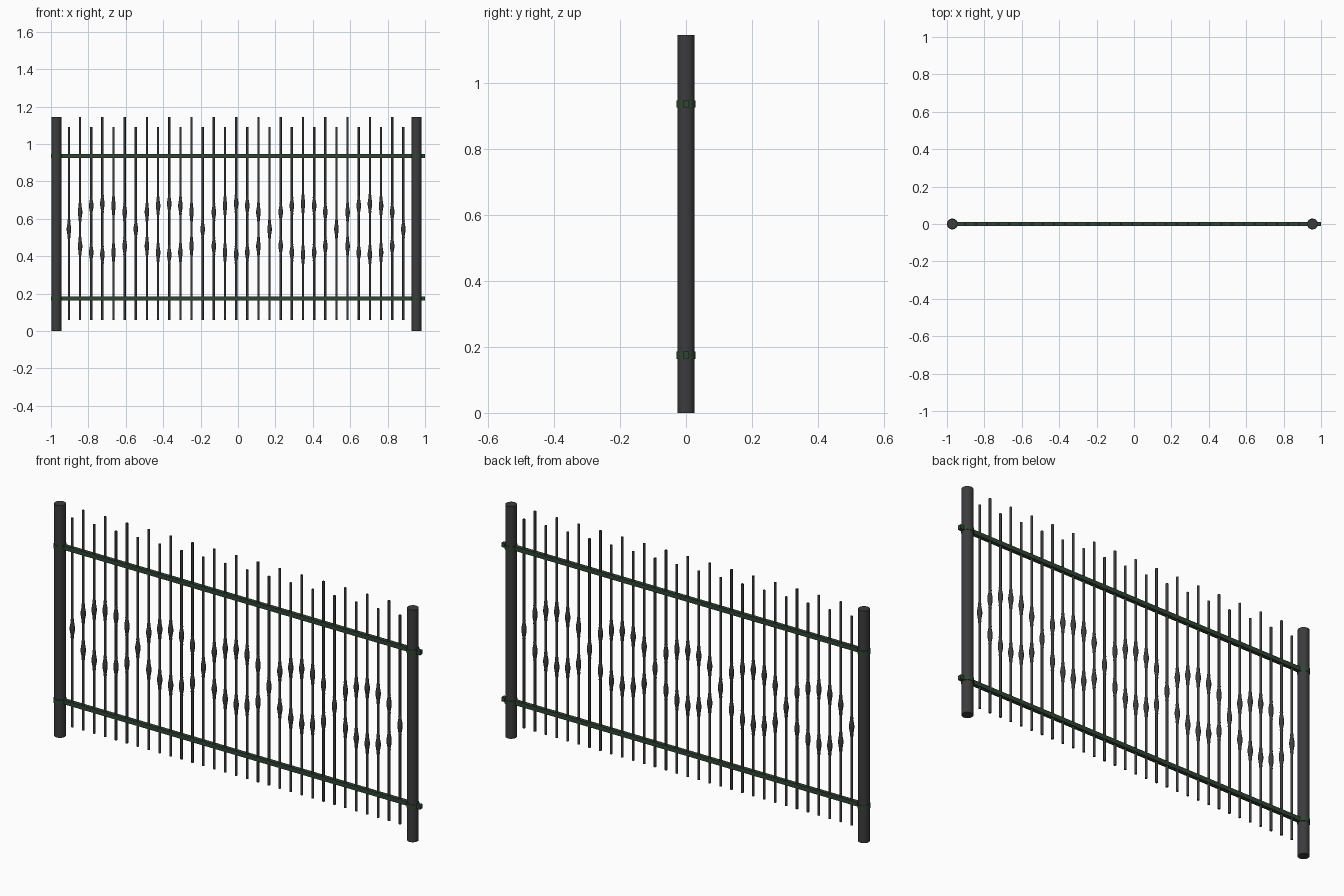
import bpy, math

if "Cube" in bpy.data.objects:
    bpy.data.objects.remove(bpy.data.objects["Cube"])


def material(name, rgb):
    m = bpy.data.materials.new(name)
    m.diffuse_color = (*rgb, 1)
    m.use_nodes = True
    m.node_tree.nodes["Principled BSDF"].inputs["Base Color"].default_value = m.diffuse_color
    return m


IRON = material("dark_iron", (0.045, 0.045, 0.048))
GREEN = material("dark_green", (0.03, 0.06, 0.033))


def finish(ob, name, mat):
    ob.name = name
    ob.data.materials.append(mat)
    bpy.ops.object.select_all(action='DESELECT')
    ob.select_set(True)
    bpy.context.view_layer.objects.active = ob
    bpy.ops.object.shade_smooth_by_angle(angle=math.radians(35))
    return ob


def lathe(name, x, z, profile, sides, mat):
    # profile is (radius, height) pairs, bottom to top
    verts = [(r * math.cos(2 * math.pi * i / sides), r * math.sin(2 * math.pi * i / sides), h)
             for r, h in profile for i in range(sides)]
    n = len(profile)
    faces = [(k * sides + i, k * sides + (i + 1) % sides,
              (k + 1) * sides + (i + 1) % sides, (k + 1) * sides + i)
             for k in range(n - 1) for i in range(sides)]
    faces += [tuple(reversed(range(sides))), tuple(range((n - 1) * sides, n * sides))]
    me = bpy.data.meshes.new(name)
    me.from_pydata(verts, [], faces)
    ob = bpy.data.objects.new(name, me)
    bpy.context.collection.objects.link(ob)
    ob.location = (x, 0, z)
    return finish(ob, name, mat)


def rod(name, x, r, z0, z1, sides, mat):
    return lathe(name, x, 0, [(r, z0), (r, z1)], sides, mat)


RAILS = (0.175, 0.936)
POSTS = (-0.971, 0.954)

# round end posts with a collar at each rail
for x in POSTS:
    rod("post", x, 0.0265, 0, 1.145, 32, IRON)
    for z in RAILS:
        rod("rail_collar", x, 0.029, z - 0.011, z + 0.011, 32, GREEN)

# horizontal rails, running past the right-hand post
for z in RAILS:
    x0, x1 = POSTS[0], 1.0
    bpy.ops.mesh.primitive_cube_add(size=1, location=((x0 + x1) / 2, 0, z))
    ob = bpy.context.object
    ob.scale = (x1 - x0, 0.019, 0.021)
    bpy.ops.object.transform_apply(location=False, rotation=False, scale=True)
    finish(ob, "rail", GREEN)

# pickets with spindle knobs that trace a chain of ovals
KNOB = [(0.005, -0.054), (0.008, -0.045), (0.007, -0.036), (0.0095, -0.022), (0.0118, -0.008),
        (0.0118, 0.008), (0.0095, 0.022), (0.007, 0.036), (0.008, 0.045), (0.005, 0.054)]
OFFSETS = (0, 0.091, 0.125, 0.136, 0.125, 0.091)
for i in range(31):
    x = -0.904 + i * 0.0596
    rod("picket", x, 0.006, 0.06, 1.145 if i % 2 else 1.09, 12, IRON)
    d = OFFSETS[i % 6]
    for s in ((1, -1) if d else (1,)):
        lathe("knob", x, 0.545 + s * d, KNOB, 12, IRON)
